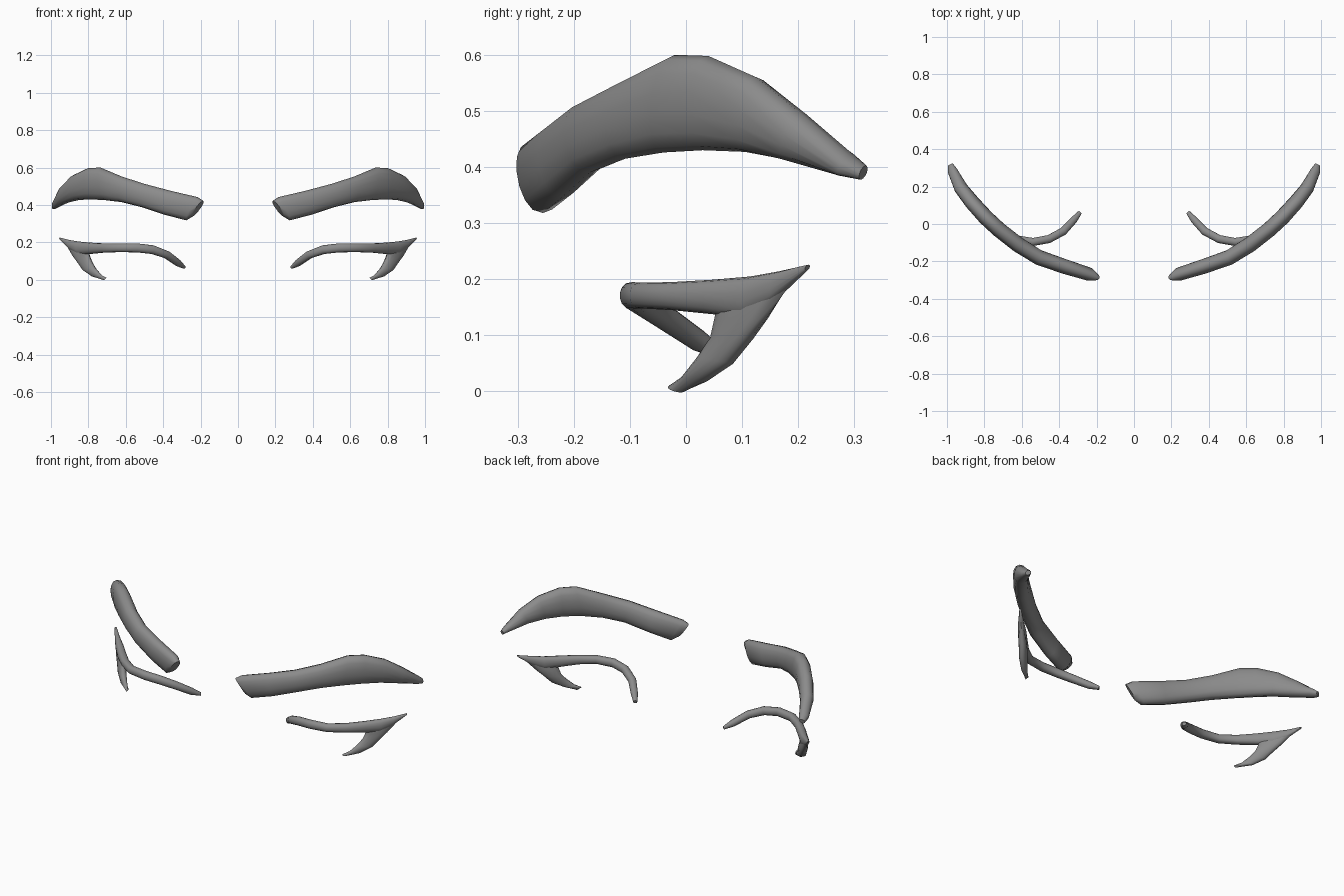
import bpy, bmesh, math
from mathutils import Vector

SIDES = 14
grey = bpy.data.materials.new("soft_grey")
grey.diffuse_color = (0.26, 0.26, 0.26, 1)


def add_sweep(bm, stations):
    """Loft rounded sections; each station is (upper edge, lower edge, half thickness)."""
    tops = [Vector(s[0]) for s in stations]
    bots = [Vector(s[1]) for s in stations]
    mids = [(a + b) / 2 for a, b in zip(tops, bots)]
    rings = []
    for i, s in enumerate(stations):
        along = mids[min(i + 1, len(mids) - 1)] - mids[max(i - 1, 0)]
        half = (tops[i] - bots[i]) / 2
        side = along.cross(half).normalized() * s[2]
        ring = []
        for k in range(SIDES):
            a = 2 * math.pi * k / SIDES
            c, n = math.cos(a), math.sin(a)
            n = math.copysign(abs(n) ** 0.8, n)
            ring.append(bm.verts.new(mids[i] + half * c + side * n))
        rings.append(ring)
    for r, q in zip(rings, rings[1:]):
        for k in range(SIDES):
            j = (k + 1) % SIDES
            bm.faces.new((r[k], r[j], q[j], q[k]))
    bm.faces.new(rings[0])
    bm.faces.new(rings[-1])


def make_pair(name, sweeps):
    """Build one side and mirror it across x = 0."""
    bm = bmesh.new()
    for s in sweeps:
        add_sweep(bm, s)
    bmesh.ops.recalc_face_normals(bm, faces=bm.faces)
    me = bpy.data.meshes.new(name)
    bm.to_mesh(me)
    bm.free()
    me.materials.append(grey)
    ob = bpy.data.objects.new(name, me)
    bpy.context.collection.objects.link(ob)
    bpy.ops.object.select_all(action='DESELECT')
    ob.select_set(True)
    bpy.context.view_layer.objects.active = ob
    bpy.ops.object.shade_smooth_by_angle(angle=math.radians(50))
    mirror = ob.modifiers.new("mirror", 'MIRROR')
    mirror.use_mirror_merge = False


# Eyebrow: blunt slanted inner end, high arch, tapered outer tip
brow = [
    ((.185, -.290, .422), (.245, -.278, .340), .020),
    ((.215, -.278, .442), (.275, -.255, .318), .036),
    ((.360, -.232, .476), (.390, -.220, .347), .040),
    ((.500, -.185, .513), (.520, -.172, .390), .041),
    ((.620, -.112, .552), (.620, -.108, .415), .042),
    ((.735, -.020, .600), (.710, -.040, .426), .042),
    ((.800, .040, .598), (.785, .030, .430), .042),
    ((.880, .125, .560), (.850, .105, .427), .040),
    ((.943, .205, .495), (.908, .180, .413), .036),
    ((.982, .290, .420), (.960, .280, .388), .027),
    ((.988, .316, .400), (.976, .316, .380), .016),
]
make_pair("eyebrow", [brow])

# Lash line: curved strip running to a pointed outer wing
lash = [
    ((.285, .062, .076), (.292, .062, .060), .011),
    ((.315, .025, .108), (.327, .020, .073), .019),
    ((.370, -.035, .152), (.390, -.045, .115), .022),
    ((.450, -.078, .184), (.460, -.083, .138), .022),
    ((.540, -.096, .195), (.540, -.096, .147), .022),
    ((.640, -.080, .194), (.640, -.080, .148), .022),
    ((.720, -.025, .195), (.720, -.025, .145), .023),
    ((.790, .045, .199), (.790, .045, .138), .024),
    ((.855, .115, .205), (.850, .110, .130), .022),
    ((.905, .165, .214), (.895, .155, .160), .015),
    ((.953, .218, .226), (.950, .215, .216), .006),
]
# Lower fork sweeping down and inward from the wing
fork = [
    ((.805, .060, .180), (.915, .178, .180), .014),
    ((.795, .053, .128), (.882, .143, .130), .021),
    ((.782, .048, .095), (.857, .115, .095), .022),
    ((.760, .025, .060), (.828, .078, .050), .020),
    ((.730, -.004, .025), (.780, .032, .018), .015),
    ((.705, -.032, .009), (.716, -.002, .001), .007),
]
make_pair("eyelash", [lash, fork])
